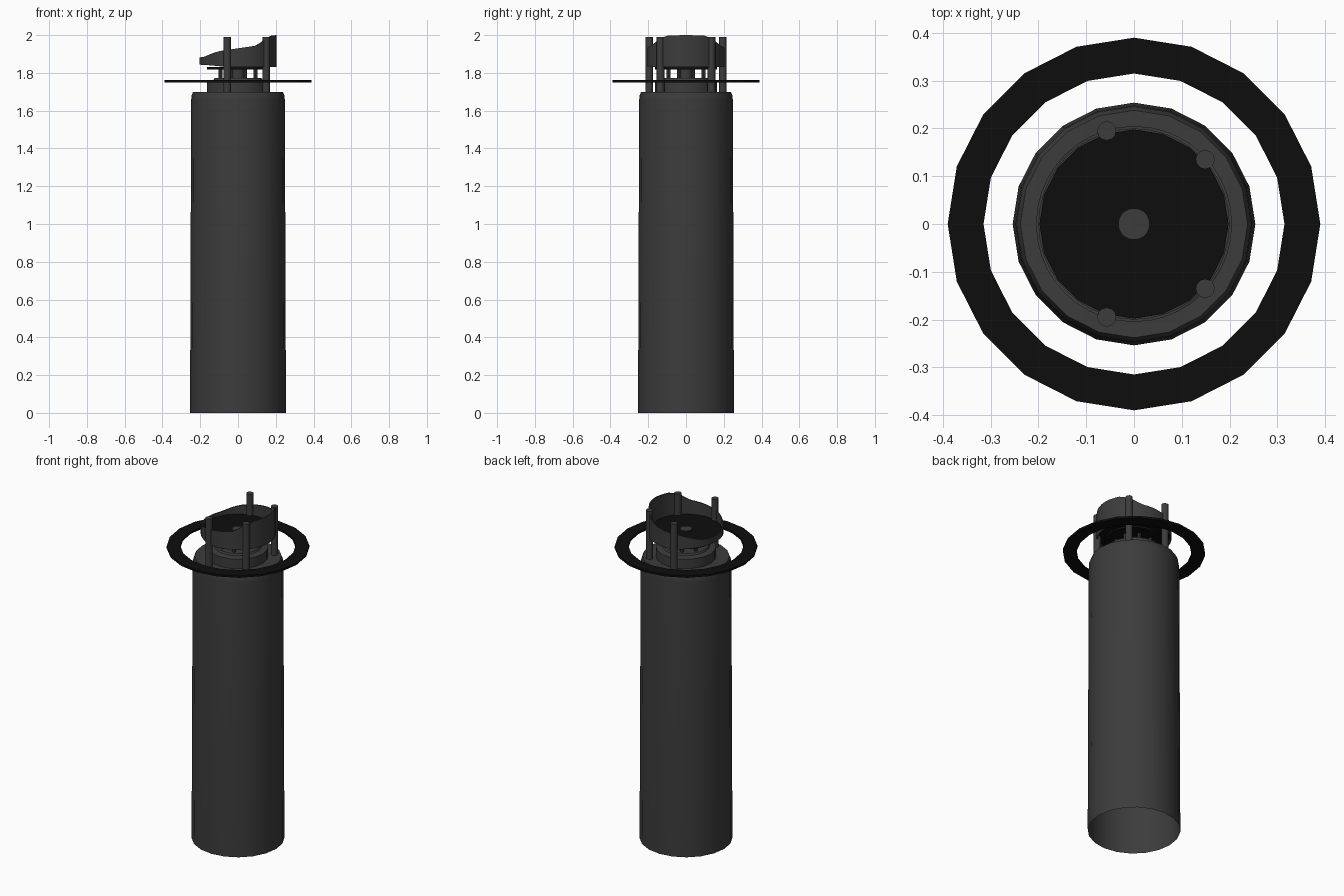
import bpy, bmesh
from math import sin, cos, pi, radians

if "Cube" in bpy.data.objects:
    bpy.data.objects.remove(bpy.data.objects["Cube"])


def material(name, v):
    m = bpy.data.materials.new(name)
    m.diffuse_color = (v, v, v, 1)
    m.use_nodes = True
    m.node_tree.nodes["Principled BSDF"].inputs["Base Color"].default_value = m.diffuse_color
    return m


GREY = material("dark_grey", 0.045)
BLACK = material("black", 0.004)


def finish(name, bm, mat, smooth=True):
    bmesh.ops.recalc_face_normals(bm, faces=bm.faces)
    me = bpy.data.meshes.new(name)
    bm.to_mesh(me)
    bm.free()
    me.materials.append(mat)
    ob = bpy.data.objects.new(name, me)
    bpy.context.collection.objects.link(ob)
    if smooth:
        bpy.ops.object.select_all(action='DESELECT')
        ob.select_set(True)
        bpy.context.view_layer.objects.active = ob
        bpy.ops.object.shade_smooth_by_angle(angle=radians(35))
    return ob


def lathe(name, profile, mat, n=20, center=(0, 0), caps=(True, True), loop=False, smooth=True):
    """Spin (radius, z) points around a vertical axis."""
    bm = bmesh.new()
    rings = [[bm.verts.new((center[0] + r * cos(2 * pi * i / n),
                            center[1] + r * sin(2 * pi * i / n), z)) for i in range(n)]
             for r, z in profile]
    pairs = list(zip(rings, rings[1:]))
    if loop:
        pairs.append((rings[-1], rings[0]))
    for a, b in pairs:
        for i in range(n):
            j = (i + 1) % n
            bm.faces.new((a[i], a[j], b[j], b[i]))
    if not loop:
        if caps[0]:
            bm.faces.new(rings[0][::-1])
        if caps[1]:
            bm.faces.new(rings[-1])
    return finish(name, bm, mat, smooth)


def interp(table, x):
    for (x0, y0), (x1, y1) in zip(table, table[1:]):
        if x <= x1:
            return y0 + (y1 - y0) * (x - x0) / (x1 - x0)
    return table[-1][1]


# tall, slightly tapered body, open at the bottom
lathe("body", [(0.254, 0), (0.248, 1.655), (0.246, 1.68), (0.238, 1.70)], GREY, caps=(False, True))

# stepped base under the bowl
lathe("base_step", [(0.165, 1.695), (0.165, 1.757), (0.13, 1.762), (0.125, 1.772)], GREY, caps=(False, True))

# flat wide ring
lathe("wide_ring", [(0.315, 1.75), (0.39, 1.75), (0.39, 1.762), (0.315, 1.762)], BLACK,
      loop=True, smooth=False)

# central column and small rods carrying the plate
lathe("center_column", [(0.033, 1.765), (0.033, 1.867)], GREY, caps=(False, True))
for k in range(8):
    a = pi / 8 + k * pi / 4
    lathe("small_rod", [(0.01, 1.765), (0.01, 1.825)], GREY, n=8, center=(0.1 * cos(a), 0.1 * sin(a)))

# lower plate and bowl floor
lathe("lower_plate", [(0.165, 1.818), (0.165, 1.83)], BLACK)
lathe("bowl_floor", [(0.198, 1.856), (0.198, 1.862)], BLACK)

# tall posts, mirrored front to back
for x, y in ((-0.057, 0.195), (0.149, 0.135)):
    for s in (1, -1):
        lathe("tall_post", [(0.02, 1.69), (0.02, 1.99)], GREY, n=12, center=(x, s * y))

# curved wall, high on the right side and low on the left
TOP = [(0, 2.0), (27, 1.998), (45, 1.98), (60, 1.945), (90, 1.93), (120, 1.915), (150, 1.885), (180, 1.88)]
BOTTOM = [(0, 1.832), (108, 1.832), (135, 1.84), (180, 1.845)]
bm = bmesh.new()
n = 40
cols = []
for i in range(n):
    a = 360 * i / n
    d = min(a, 360 - a)
    c, s = cos(radians(a)), sin(radians(a))
    lo, hi = interp(BOTTOM, d), interp(TOP, d)
    cols.append([bm.verts.new((r * c, r * s, z))
                 for r, z in ((0.205, lo), (0.205, hi), (0.199, hi), (0.199, lo))])
for i in range(n):
    a, b = cols[i], cols[(i + 1) % n]
    for k in range(4):
        m = (k + 1) % 4
        bm.faces.new((a[k], b[k], b[m], a[m]))
finish("curved_wall", bm, GREY)
